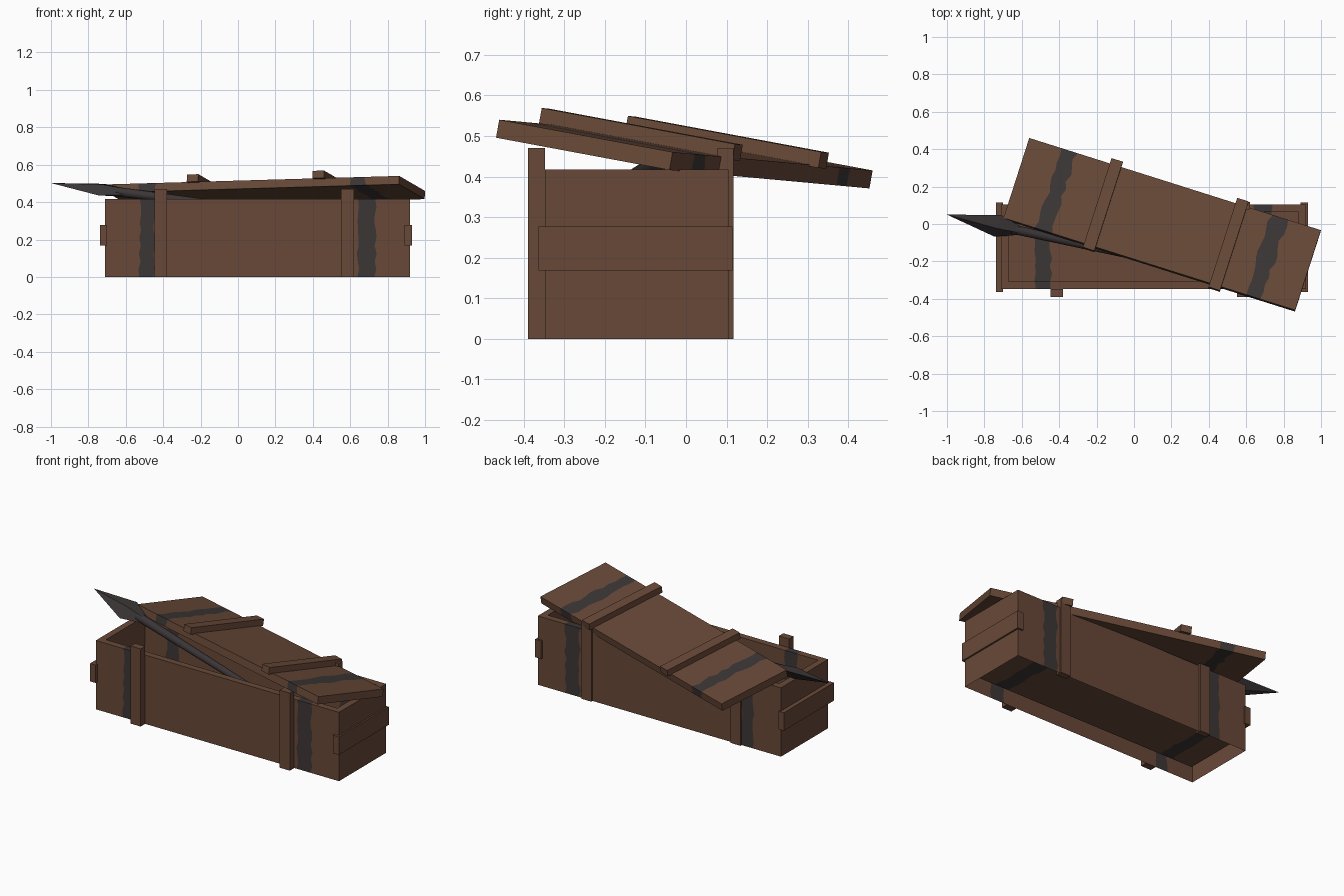
import bpy, bmesh, math, random
from mathutils import Vector, Matrix

if "Cube" in bpy.data.objects:
    bpy.data.objects.remove(bpy.data.objects["Cube"])

random.seed(4)


def material(name, rgb):
    m = bpy.data.materials.new(name)
    m.diffuse_color = (*rgb, 1)
    m.use_nodes = True
    m.node_tree.nodes["Principled BSDF"].inputs["Base Color"].default_value = m.diffuse_color
    return m


WOOD = material("brown wood", (0.138, 0.066, 0.039))
PAINT = material("dark grey paint", (0.046, 0.037, 0.037))
IRON = material("dark iron", (0.043, 0.036, 0.037))


def finish(bm, name, mats, matrix=None):
    me = bpy.data.meshes.new(name)
    bm.to_mesh(me)
    bm.free()
    for m in mats:
        me.materials.append(m)
    ob = bpy.data.objects.new(name, me)
    bpy.context.collection.objects.link(ob)
    if matrix:
        ob.matrix_world = matrix
    return ob


def box(name, lo, hi, matrix=None):
    lo, hi = Vector(lo), Vector(hi)
    bm = bmesh.new()
    bmesh.ops.create_cube(bm, size=1)
    for v in bm.verts:
        v.co = (lo + hi) / 2 + v.co * (hi - lo)
    return finish(bm, name, [WOOD], matrix)


def striped_sweep(bm, path, stations, wobble):
    """Sweep (y, z, x_start, x_end) points along x; odd bands are painted, with ragged edges.
    Returns the end columns of vertices at the original path points."""
    pts, keep = [], []
    for a, b in zip(path, path[1:]):
        keep.append(len(pts))
        n = max(1, round(math.dist(a[:2], b[:2]) / 0.04))
        pts += [[p + (q - p) * i / n for p, q in zip(a, b)] for i in range(n)]
    keep.append(len(pts))
    pts.append(path[-1])
    rows = []
    for y, z, x0, x1 in pts:
        xs = [x0] + [s + random.uniform(-wobble, wobble) for s in stations] + [x1]
        rows.append([bm.verts.new((x, y, z)) for x in xs])
    if path[0] == path[-1]:
        for a, b in zip(rows[0], rows[-1]):
            b.co = a.co
    for r, s in zip(rows, rows[1:]):
        for i in range(len(r) - 1):
            f = bm.faces.new((r[i], r[i + 1], s[i + 1], s[i]))
            f.material_index = i % 2
    return [rows[k][0] for k in keep], [rows[k][-1] for k in keep]


def end_faces(bm, left, right, loops):
    for loop in loops:
        bm.faces.new([right[i] for i in loop])
        bm.faces.new([left[i] for i in reversed(loop)])


# Crate: open-bottomed outer shell, rim, inner walls and raised floor
X0, X1, Y0, Y1, H, T, FLOOR = -0.71, 0.92, -0.347, 0.105, 0.417, 0.04, 0.065
out, inn = (X0, X1), (X0 + T, X1 - T)
bm = bmesh.new()
path = [(Y0, 0, *out), (Y0, H, *out), (Y0 + T, H, *inn), (Y0 + T, FLOOR, *inn),
        (Y1 - T, FLOOR, *inn), (Y1 - T, H, *inn), (Y1, H, *out), (Y1, 0, *out)]
left, right = striped_sweep(bm, path, (-0.525, -0.445, 0.64, 0.735), 0.008)
end_faces(bm, left, right, [(0, 7, 6, 1), (1, 6, 5, 2), (2, 5, 4, 3)])
finish(bm, "crate", [WOOD, PAINT])

# Upright battens on front and back
for side, x in (("left", -0.447), ("right", 0.552)):
    box(f"front_batten_{side}", (x, -0.39, 0), (x + 0.068, Y0, 0.47))
    box(f"back_batten_{side}", (x, 0.078, 0), (x + 0.068, 0.117, 0.47))

# Grip planks on the two ends
box("end_plank_left", (-0.737, -0.363, 0.168), (-0.70, 0.115, 0.277))
box("end_plank_right", (0.89, -0.363, 0.168), (0.93, 0.115, 0.277))

# Lid: skewed and tilted across the crate
U = Vector((1.55, -0.49, 0.045)).normalized()
V = Vector((0.13, 0.43, -0.08))
V = (V - U * V.dot(U)).normalized()
N = U.cross(V)
lid = Matrix((U, V, N)).transposed().to_4x4()
lid.translation = (-0.56, 0.46, 0.415)
L, W, D = 1.636, 0.456, 0.045
bm = bmesh.new()
path = [(-W, -D, 0, L), (-W, 0, 0, L), (0, 0, 0, L), (0, -D, 0, L), (-W, -D, 0, L)]
left, right = striped_sweep(bm, path, (0.185, 0.265, 1.355, 1.45), 0.012)
end_faces(bm, left, right, [(0, 3, 2, 1)])
bmesh.ops.remove_doubles(bm, verts=bm.verts, dist=1e-5)
finish(bm, "lid", [WOOD, PAINT], lid)

# Cross battens on the lid
for i, u in enumerate((0.485, 1.19)):
    box(f"lid_batten_{i + 1}", (u - 0.032, -0.484, -0.004), (u + 0.032, 0.024, 0.036), lid)

# Spear head: diamond section swelling between tip and socket
tip = Vector((-1.0, 0.05, 0.502))
axis = Vector((1, -0.22, -0.13)).normalized()
wide = Vector((0.015, 0.06, 0.032))
wide = (wide - axis * wide.dot(axis)).normalized()
thick = axis.cross(wide)
bm = bmesh.new()
rings = []
for d, w, t in ((0.28, 0.068, 0.032), (0.40, 0.027, 0.025)):
    c = tip + axis * d
    rings.append([bm.verts.new(c + o) for o in (wide * w, thick * t, -wide * w, -thick * t)])
point = bm.verts.new(tip)
for i in range(4):
    j = (i + 1) % 4
    bm.faces.new((point, rings[0][i], rings[0][j]))
    bm.faces.new((rings[0][i], rings[1][i], rings[1][j], rings[0][j]))
bm.faces.new(rings[1])
bmesh.ops.recalc_face_normals(bm, faces=bm.faces)
finish(bm, "spear_head", [IRON])

# Spear shaft running down into the crate, smooth and tapering
bm = bmesh.new()
length = 0.95
bmesh.ops.create_cone(bm, cap_ends=True, segments=12, radius1=0.025, radius2=0.018, depth=length)
for f in bm.faces:
    f.smooth = len(f.verts) == 4
place = axis.to_track_quat('Z', 'Y').to_matrix().to_4x4()
place.translation = tip + axis * (0.36 + length / 2)
finish(bm, "spear_shaft", [IRON], place)
